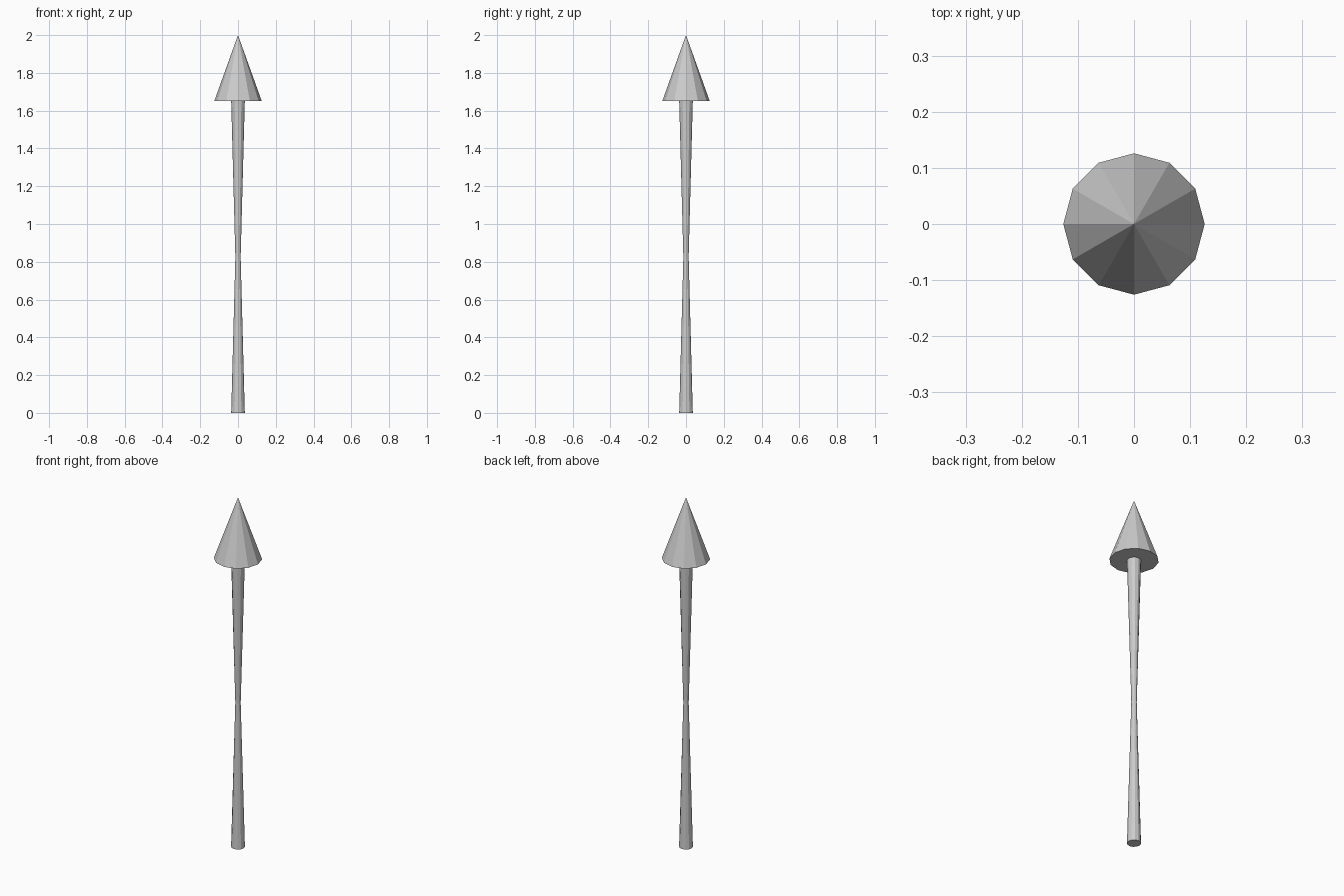
import bpy, bmesh, math

if "Cube" in bpy.data.objects:
    bpy.data.objects.remove(bpy.data.objects["Cube"])

SIDES = 12


def lathe(name, profile):
    """Flat-faced closed solid from (radius, z) rings; radius 0 makes a point."""
    bm = bmesh.new()
    rings = []
    for r, z in profile:
        n = SIDES if r > 0 else 1
        rings.append([bm.verts.new((r * math.cos(math.tau * i / SIDES),
                                    r * math.sin(math.tau * i / SIDES), z))
                      for i in range(n)])
    for low, high in zip(rings, rings[1:]):
        for i in range(SIDES):
            j = (i + 1) % SIDES
            top = [high[0]] if len(high) == 1 else [high[j], high[i]]
            bm.faces.new([low[i], low[j]] + top)
    # End caps
    bm.faces.new(rings[0][::-1])
    if len(rings[-1]) > 1:
        bm.faces.new(rings[-1])
    mesh = bpy.data.meshes.new(name)
    bm.to_mesh(mesh)
    bm.free()
    obj = bpy.data.objects.new(name, mesh)
    bpy.context.collection.objects.link(obj)
    return obj


# Shaft pinched at the middle
lathe("shaft", [(0.036, 0), (0.014, 0.825), (0.036, 1.65)])

# Pointed head
lathe("arrow_head", [(0.126, 1.65), (0, 2.0)])
